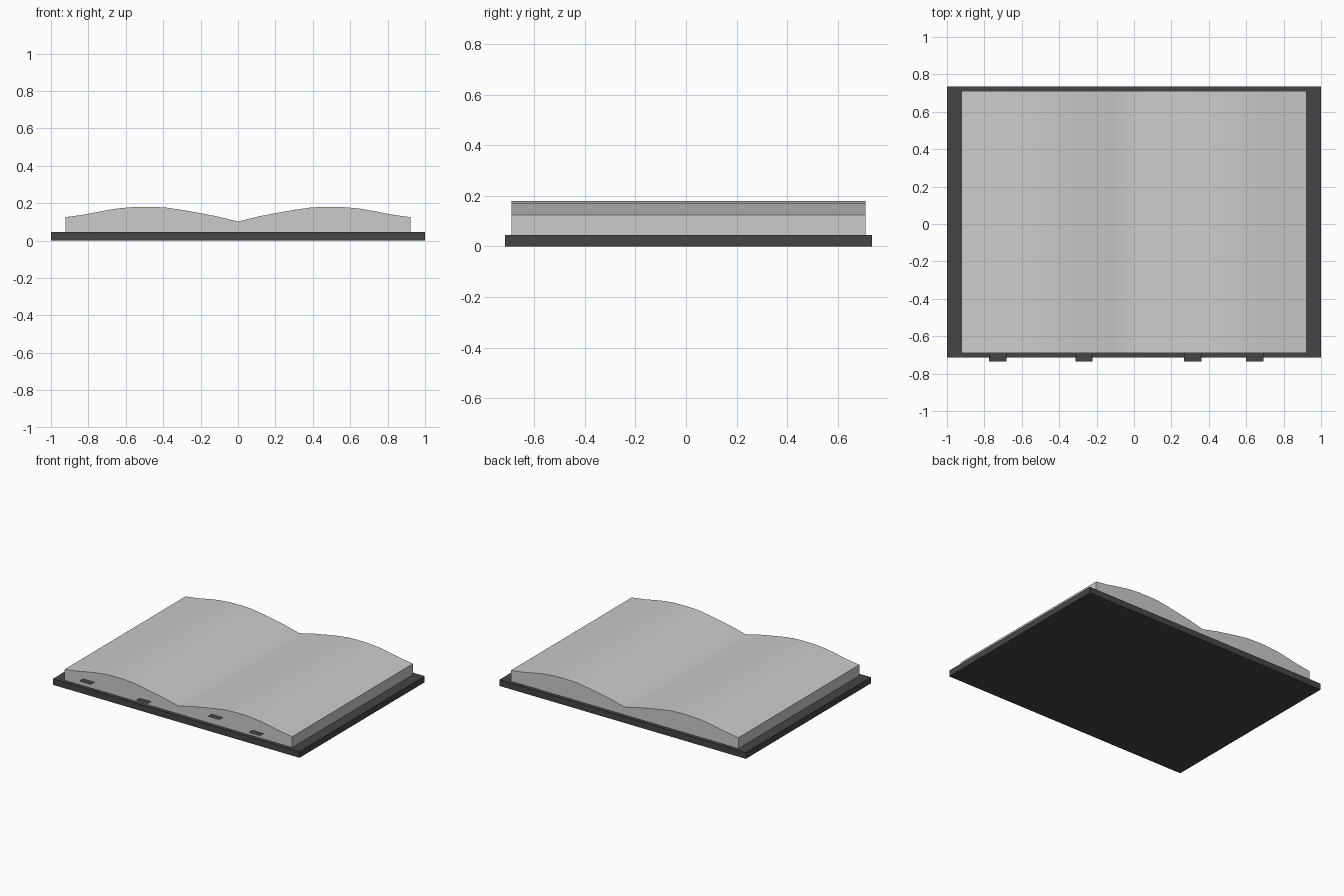
import bpy, bmesh, math

if "Cube" in bpy.data.objects:
    bpy.data.objects.remove(bpy.data.objects["Cube"])


def dark_material():
    m = bpy.data.materials.new("dark_grey")
    m.diffuse_color = (0.06, 0.06, 0.06, 1)
    m.use_nodes = True
    m.node_tree.nodes["Principled BSDF"].inputs["Base Color"].default_value = m.diffuse_color
    return m


def add_object(name, bm, mat=None):
    bmesh.ops.recalc_face_normals(bm, faces=bm.faces)
    me = bpy.data.meshes.new(name)
    bm.to_mesh(me)
    bm.free()
    ob = bpy.data.objects.new(name, me)
    bpy.context.collection.objects.link(ob)
    if mat:
        me.materials.append(mat)
    return ob


def extrude_profile(name, pts, y0, y1, mat=None):
    """Extrude a closed x/z outline along y."""
    bm = bmesh.new()
    face = bm.faces.new([bm.verts.new((x, y0, z)) for x, z in pts])
    ext = bmesh.ops.extrude_face_region(bm, geom=[face], use_keep_orig=True)["geom"]
    for v in ext:
        if isinstance(v, bmesh.types.BMVert):
            v.co.y = y1
    return add_object(name, bm, mat)


dark = dark_material()

# Open cover board
T = 0.045
extrude_profile("cover", [(-1, 0), (1, 0), (1, T), (-1, T)], -0.715, 0.735, dark)

# Page block: half of the curved page top, mirrored about the gutter
half = [(0.115, 0.13), (0.2, 0.146), (0.3, 0.164), (0.39, 0.177), (0.47, 0.18),
        (0.56, 0.179), (0.65, 0.171), (0.73, 0.157), (0.82, 0.139), (0.923, 0.125)]
top = [(-x, z) for x, z in reversed(half)] + [(0, 0.102)] + half
pages = extrude_profile("pages", top + [(0.923, T), (-0.923, T)], -0.69, 0.71)
bpy.context.view_layer.objects.active = pages
pages.select_set(True)
bpy.ops.object.shade_smooth_by_angle(angle=math.radians(36))

# Paper-thin index tabs poking out between the pages
for i, (x, z) in enumerate([(-0.728, 0.095), (-0.268, 0.076), (0.314, 0.115), (0.646, 0.086)]):
    bm = bmesh.new()
    corners = [(-0.046, -0.735), (0.046, -0.735), (0.046, -0.67), (-0.046, -0.67)]
    bm.faces.new([bm.verts.new((x + dx, y, z)) for dx, y in corners])
    bm.normal_update()
    ob = add_object(f"index_tab_{i + 1}", bm, dark)
    if ob.data.polygons[0].normal.z < 0:
        ob.data.flip_normals()
